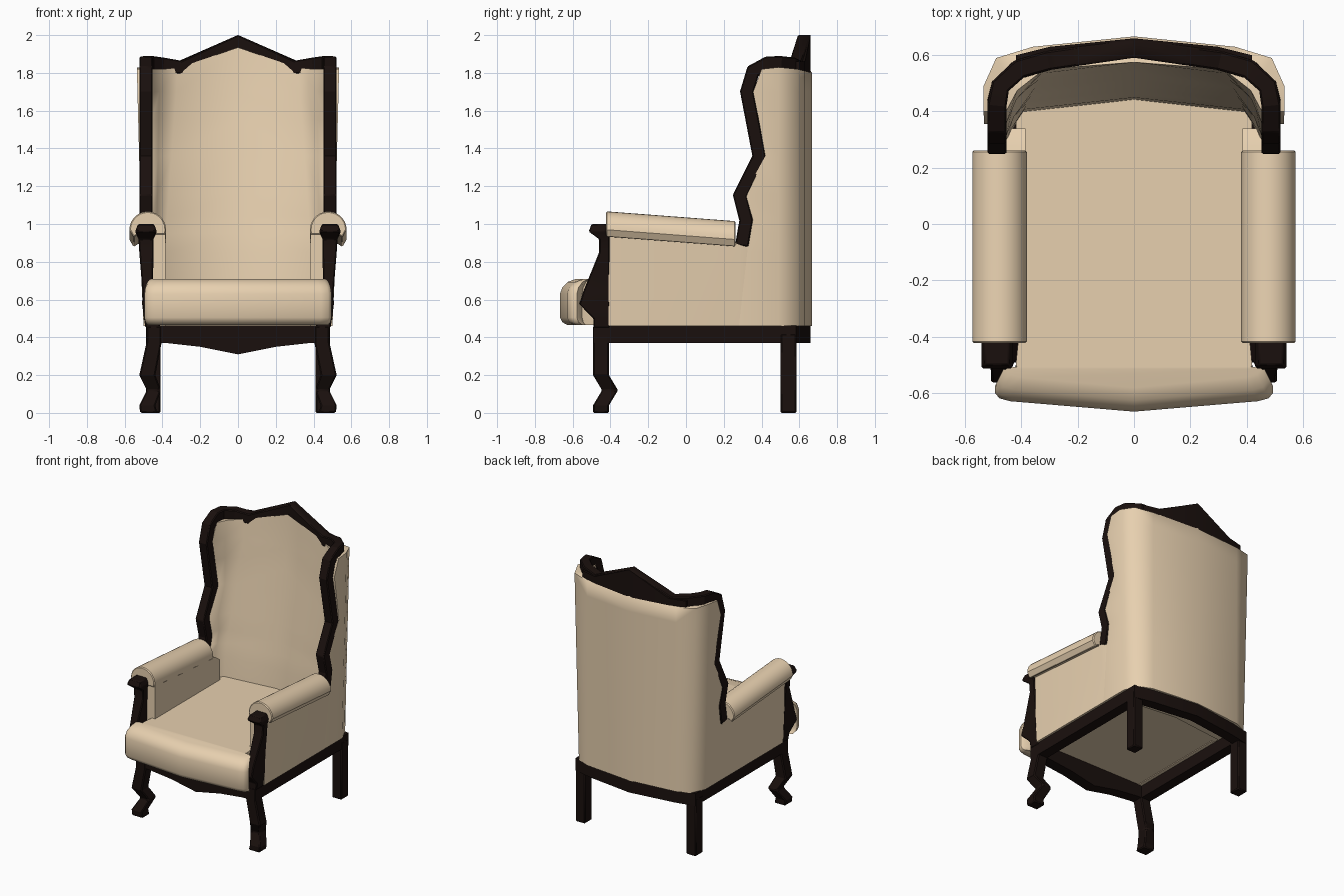
import bpy, bmesh, math
from mathutils import Vector

if "Cube" in bpy.data.objects:
    bpy.data.objects.remove(bpy.data.objects["Cube"])


def material(name, rgb):
    m = bpy.data.materials.new(name)
    m.diffuse_color = (*rgb, 1)
    m.use_nodes = True
    m.node_tree.nodes["Principled BSDF"].inputs["Base Color"].default_value = m.diffuse_color
    return m


WOOD = material("dark_wood", (0.010, 0.005, 0.004))
FABRIC = material("cream_fabric", (0.80, 0.63, 0.43))


def make(name, verts, faces, mat, mirror=True, bevel=0.0, segs=1, angle=30):
    me = bpy.data.meshes.new(name)
    bm = bmesh.new()
    vs = [bm.verts.new(v) for v in verts]
    for f in faces:
        bm.faces.new([vs[i] for i in f])
    bmesh.ops.recalc_face_normals(bm, faces=bm.faces)
    bm.to_mesh(me)
    bm.free()
    me.materials.append(mat)
    ob = bpy.data.objects.new(name, me)
    bpy.context.collection.objects.link(ob)
    if mirror:
        md = ob.modifiers.new("mirror", 'MIRROR')
        md.use_clip = True
    if bevel:
        b = ob.modifiers.new("bevel", 'BEVEL')
        b.width, b.segments = bevel, segs
        b.limit_method, b.angle_limit = 'ANGLE', math.radians(40)
    bpy.ops.object.select_all(action='DESELECT')
    ob.select_set(True)
    bpy.context.view_layer.objects.active = ob
    bpy.ops.object.shade_smooth_by_angle(angle=math.radians(angle))
    return ob


def loft(name, rings, mat, end_cap=True, **kw):
    n = len(rings[0])
    verts = [p for r in rings for p in r]
    faces = [(a * n + i, a * n + (i + 1) % n, (a + 1) * n + (i + 1) % n, (a + 1) * n + i)
             for a in range(len(rings) - 1) for i in range(n)]
    faces.append(tuple(range(n)))
    if end_cap:
        faces.append(tuple(range(len(verts) - n, len(verts))))
    return make(name, verts, faces, mat, **kw)


def flat(z, x0, x1, y0, y1):
    return [(x0, y0, z), (x1, y0, z), (x1, y1, z), (x0, y1, z)]


def upright(x, y0, y1, z0, z1):
    return [(x, y0, z0), (x, y1, z0), (x, y1, z1), (x, y0, z1)]


# cabriole front legs: z, x centre, y centre, width
legs = [(.46, .445, -.45, .08), (.37, .445, -.45, .08), (.2, .48, -.45, .085),
        (.12, .445, -.402, .075), (.04, .48, -.45, .085), (0, .473, -.45, .09)]
loft("front_legs", [flat(z, x - w / 2, x + w / 2, y - .042, y + .042) for z, x, y, w in legs],
     WOOD, bevel=.007)

# back legs
loft("back_legs", [flat(z, .41, .488, .5, .585) for z in (.42, 0)], WOOD, bevel=.007)

# rails of the seat frame
loft("side_rails", [flat(z, .41, .485, -.45, .58) for z in (.37, .462)], WOOD)
loft("front_apron", [upright(x, -.49, -.41, z, .462) for x, z in
     ((.485, .37), (.38, .37), (.2, .35), (0, .31))], WOOD, end_cap=False)
loft("back_rail", [upright(x, y - .075, y, .37, .462) for x, y in
     ((.487, .583), (.34, .615), (0, .66))], WOOD, end_cap=False)

# carved arm posts: z, x centre, width, front y
posts = [(.45, .45, .08, -.49), (.5, .46, .075, -.49), (.575, .48, .055, -.565),
         (.64, .478, .055, -.545), (.85, .485, .075, -.46), (.92, .487, .08, -.46),
         (.96, .487, .115, -.515), (1.0, .487, .085, -.50)]
loft("arm_posts", [flat(z, x - w / 2, x + w / 2, y, -.405) for z, x, w, y in posts],
     WOOD, bevel=.006)

# T-shaped seat cushion with a softly rounded front
half = [(0, -.667), (.44, -.63), (.478, -.62), (.495, -.60), (.495, -.578), (.475, -.562),
        (.435, -.55), (.42, -.5), (.41, -.4), (.42, .42), (0, .5)]
outline = half + [(-x, y) for x, y in half[-2:0:-1]]


def soften(x, y, o):
    k = max(0, min(1, (-y - .5) / .1))
    return x * (1 - o * k), y + o * k


loft("seat_cushion", [[(*soften(x, y, o), z) for x, y in outline] for z, o in
     ((.465, .04), (.48, .012), (.505, 0), (.63, 0), (.665, .012), (.693, .04), (.71, .085))],
     FABRIC, mirror=False, angle=45)

# upholstered arm sides: y, top z, outer x
loft("arm_sides", [[(.385, y, .46), (x, y, .46), (x + .02, y, z), (.385, y, z)]
     for y, z, x in ((-.41, .96, .5), (.28, .90, .5), (.34, .86, .488))], FABRIC)

# rolled arm tops
cx, cz, r = .478, .97, .097
roll = [(cx + r * math.cos(math.pi * i / 14), cz + r * math.sin(math.pi * i / 14))
        for i in range(15)]
roll += [(.383, .945), (.53, .945), (.553, .93)]
loft("arm_rolls", [[(x, y, z + dz) for x, z in roll] for y, dz in ((-.423, 0), (.262, -.052))],
     FABRIC, angle=35, bevel=.006)

# curved back and wings: rows of z and the front edge y of the wing
edge = [(.46, .28), (.85, .28), (.95, .33), (1.04, .35), (1.16, .31), (1.36, .42),
        (1.55, .385), (1.7, .355), (1.8, .40)]
tops = [1.80, 1.81, 1.82, 1.83, 1.82, 1.82, 1.82, 1.825, 1.935]
verts, faces, n = [], [], 9
for k, (z, yf) in enumerate(edge):
    t = (z - .46) / 1.34
    s = max(0, (z - .7) / 1.1)
    w = .5 + .035 * t
    yi = .385 + .165 * s
    row = [(0, .667), (.36, .63), (w - .045, .59), (w, .49), (w, yf), (.455, yf),
           (.435 - .02 * s, (yf + yi) / 2), (.40 - .08 * s, yi), (0, .43 + .145 * s)]
    last = k == len(edge) - 1
    verts += [(x, y, tops[i] if last else z) for i, (x, y) in enumerate(row)]
    if k:
        a, b = (k - 1) * n, k * n
        faces += [(a + i, a + i + 1, b + i + 1, b + i) for i in range(n - 1)]
for b in (0, (len(edge) - 1) * n):
    faces += [tuple(b + i for i in f) for f in
              ((0, 1, 7, 8), (1, 2, 6, 7), (2, 3, 5, 6), (3, 4, 5))]
make("back_and_wings", verts, faces, FABRIC, angle=60)

# carved wooden trim swept along the wings and crest
path = [Vector(p) for p in (
    (.487, .295, .885), (.487, .318, 1.02), (.487, .285, 1.15), (.487, .388, 1.355),
    (.487, .322, 1.7), (.487, .355, 1.81), (.487, .43, 1.85), (.475, .49, 1.852),
    (.41, .55, 1.845), (.30, .582, 1.828), (0, .625, 1.962))]
rings, side = [], Vector((1, 0, 0))
for i, p in enumerate(path):
    d0 = (p - path[i - 1]).normalized() if i else (path[1] - p).normalized()
    if i == len(path) - 1:
        d1 = Vector((d0.x, -d0.y, -d0.z))
    else:
        d1 = (path[i + 1] - p).normalized()
    tan = (d0 + d1).normalized()
    if i >= 7:      # past the corner the depth axis stays level
        side = tan.cross(Vector((0, 0, 1)))
    side = (side - tan * side.dot(tan)).normalized()
    up = tan.cross(side).normalized()
    grow = min(1.3, 1 / max(.5, tan.dot(d0)))
    rings.append([p + side * .034 * a + up * .035 * grow * b
                  for a, b in ((-1, -1), (1, -1), (1, 1), (-1, 1))])
for v in rings[-1]:
    v.x = 0
loft("wing_and_crest_trim", rings, WOOD, end_cap=False, angle=20, bevel=.006)

# wooden crest panel on the back
loft("crest_panel", [upright(.42, .55, .60, 1.78, 1.86), upright(.30, .57, .63, 1.78, 1.86),
     upright(0, .595, .66, 1.78, 2.0)], WOOD, end_cap=False)
